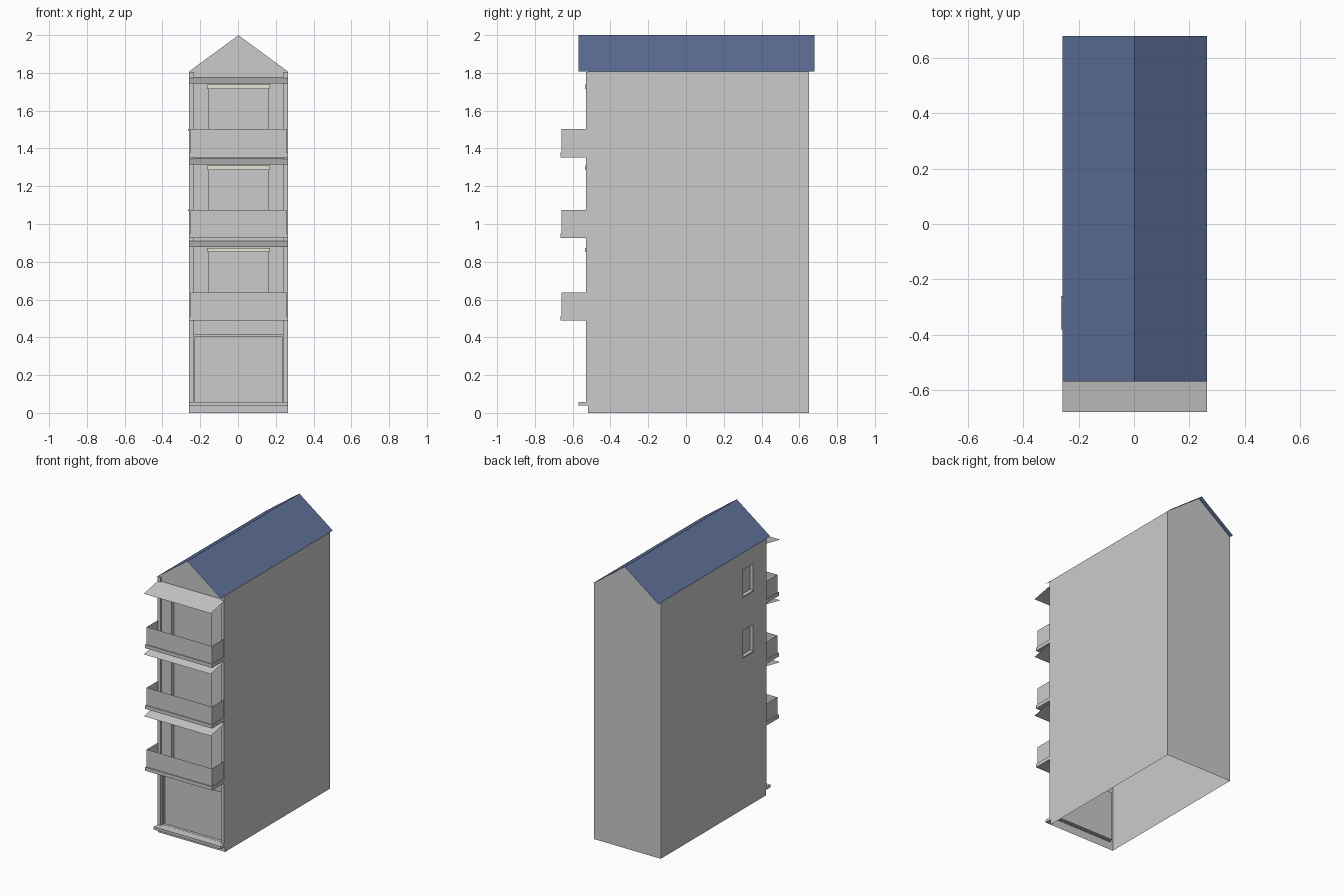
import bpy, bmesh

if "Cube" in bpy.data.objects:
    bpy.data.objects.remove(bpy.data.objects["Cube"])

CX, HW = 0.0025, 0.261            # house centre line and half width
XL, XR = CX - HW, CX + HW
WALL, BACK, EAVE, RIDGE = -0.52, 0.65, 1.808, 2.0
FLOORS = (0.489, 0.925, 1.353)    # underside of each balcony


def material(name, color):
    m = bpy.data.materials.new(name)
    m.diffuse_color = (*color, 1)
    m.use_nodes = True
    m.node_tree.nodes["Principled BSDF"].inputs["Base Color"].default_value = m.diffuse_color
    return m


def add_mesh(name, verts, faces, mat=None):
    me = bpy.data.meshes.new(name)
    me.from_pydata(verts, [], faces)
    ob = bpy.data.objects.new(name, me)
    bpy.context.collection.objects.link(ob)
    if mat:
        me.materials.append(mat)
    return ob


def box(name, x0, x1, y0, y1, z0, z1, mat=None):
    v = [(x, y, z) for x in (x0, x1) for y in (y0, y1) for z in (z0, z1)]
    f = [(0, 1, 3, 2), (4, 6, 7, 5), (0, 4, 5, 1), (2, 3, 7, 6), (0, 2, 6, 4), (1, 5, 7, 3)]
    return add_mesh(name, v, f, mat)


def strip(name, a, b, mat=None):
    """Thin sheet between two polylines of equal length."""
    n = len(a)
    return add_mesh(name, a + b, [(i, i + 1, n + i + 1, n + i) for i in range(n - 1)], mat)


navy = material("roof_navy", (0.11, 0.16, 0.31))
beige = material("lintel_beige", (0.78, 0.78, 0.68))

# House shell: gabled prism with recessed openings
profile = [(XL, 0), (XR, 0), (XR, EAVE), (CX, RIDGE - 0.001), (XL, EAVE)]
verts = [(x, y, z) for y in (WALL, BACK) for x, z in profile]
faces = [(0, 1, 2, 3, 4), (9, 8, 7, 6, 5)]
faces += [(i, i + 5, (i + 1) % 5 + 5, (i + 1) % 5) for i in range(5)]
house = add_mesh("house_walls", verts, faces)

cutters = [box("cut", XL + 0.024, XR - 0.024, -0.6, WALL + 0.012, 0.056, 0.413),
           box("cut", XL + 0.031, XR - 0.031, -0.6, WALL + 0.03, 0.057, 0.405)]
for z in FLOORS:
    cutters.append(box("cut", -0.153, 0.159, -0.6, WALL + 0.025, z + 0.026, z + 0.362))
for z in FLOORS[1:]:
    cutters.append(box("cut", XL - 0.1, XL + 0.02, -0.375, -0.267, z + 0.15, z + 0.335))
for c in cutters:
    mod = house.modifiers.new("opening", "BOOLEAN")
    mod.operation, mod.solver, mod.object = "DIFFERENCE", "EXACT", c
bpy.context.view_layer.update()
cut_mesh = bpy.data.meshes.new_from_object(
    house.evaluated_get(bpy.context.evaluated_depsgraph_get()))
house.modifiers.clear()
house.data = cut_mesh
for c in cutters:
    bpy.data.objects.remove(c)

# The shell has no floor, and the roof sheet closes its top
bm = bmesh.new()
bm.from_mesh(cut_mesh)
bm.normal_update()
gone = [f for f in bm.faces
        if (f.normal.z < -0.9 and f.calc_center_median().z < 0.001)
        or (f.normal.z > 0.3 and f.calc_center_median().z > EAVE)]
bmesh.ops.delete(bm, geom=gone, context="FACES")
bm.to_mesh(cut_mesh)
bm.free()

# Roof
ridge = [(XR, EAVE), (CX, RIDGE), (XL, EAVE)]
strip("roof", [(x, -0.57, z) for x, z in ridge], [(x, 0.68, z) for x, z in ridge], navy)

# Corner pilasters and doorstep
for side, x0 in (("left", XL), ("right", XR - 0.025)):
    box(f"pilaster_{side}", x0, x0 + 0.025, -0.53, WALL, 0.04, EAVE - 0.003)
box("doorstep", XL, XR, -0.57, WALL, 0.038, 0.057)

# Balconies, door lintels and awnings
for i, z in enumerate(FLOORS, 1):
    box(f"balcony_slab_{i}", XL, XR, -0.665, WALL, z, z + 0.025)
    path = [(XL + 0.007, WALL), (XL + 0.007, -0.658), (XR - 0.007, -0.658), (XR - 0.007, WALL)]
    strip(f"balcony_parapet_{i}", [(x, y, z + 0.025) for x, y in path],
          [(x, y, z + 0.149) for x, y in path])
    box(f"door_lintel_{i}", -0.165, 0.17, -0.535, WALL, z + 0.362, z + 0.385, beige)
    strip(f"awning_{i}", [(XL, -0.68, z + 0.39), (XR, -0.68, z + 0.39)],
          [(XL, WALL, z + 0.422), (XR, WALL, z + 0.422)])

# Side window sills
for i, z in enumerate(FLOORS[1:], 1):
    box(f"window_sill_{i}", -0.2645, XL + 0.02, -0.382, -0.26, z + 0.143, z + 0.151)
